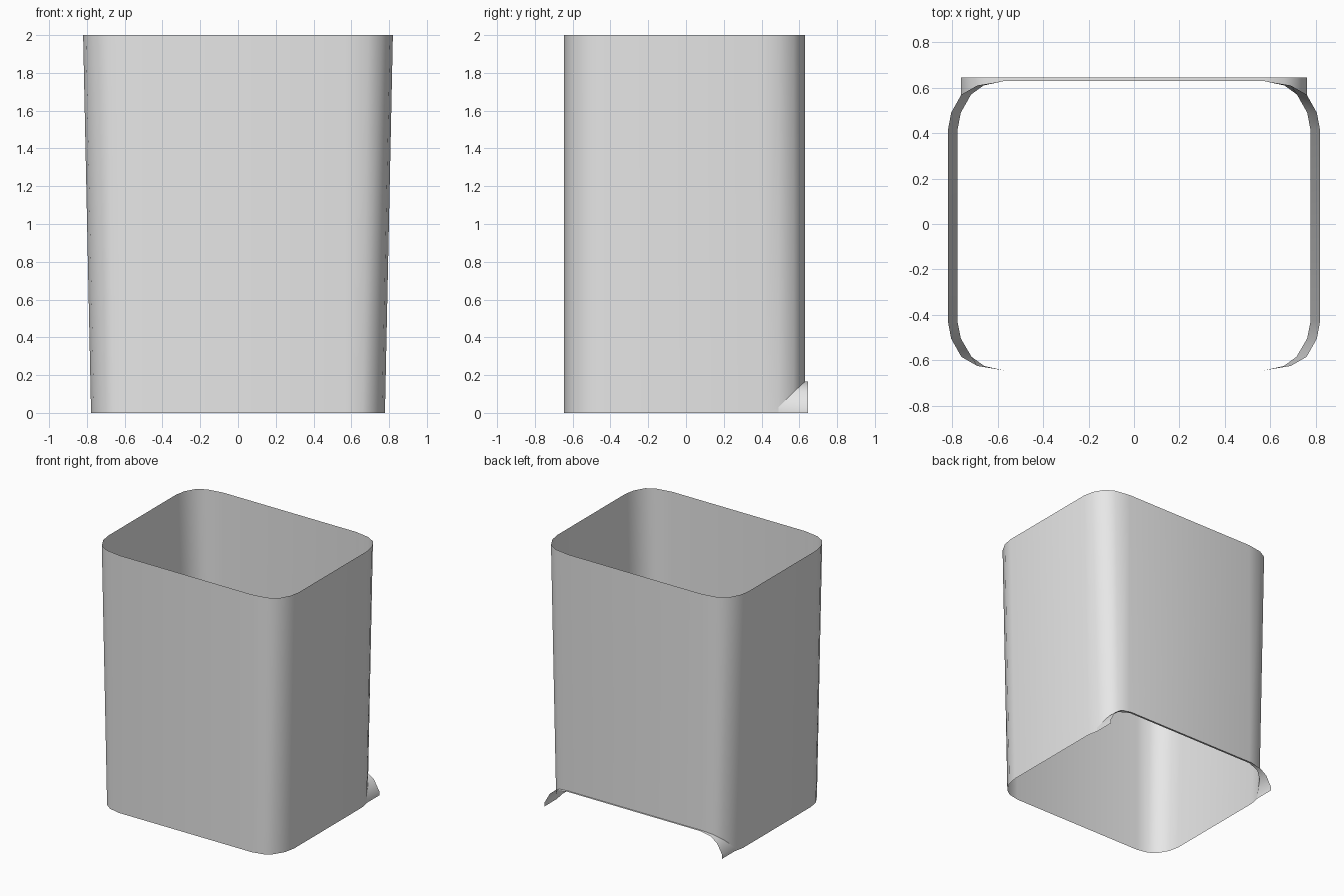
import bpy
import bmesh
from math import radians

if "Cube" in bpy.data.objects:
    bpy.data.objects.remove(bpy.data.objects["Cube"], do_unlink=True)

HEIGHT = 2.0
LIP_Y = 0.645

# One rounded corner: x at the top, x at the bottom, y, height of the back arch
CORNER = [
    (0.82, 0.778, 0.41, 0.0),
    (0.805, 0.762, 0.49, 0.03),
    (0.76, 0.715, 0.57, 0.11),
    (0.69, 0.66, 0.61, 0.148),
    (0.57, 0.57, 0.63, 0.165),
]

grey = bpy.data.materials.new("light_grey")
grey.use_nodes = True
grey.diffuse_color = (0.8, 0.8, 0.8, 1)
grey.node_tree.nodes["Principled BSDF"].inputs["Base Color"].default_value = (0.8, 0.8, 0.8, 1)


def finish(name, bm):
    bmesh.ops.recalc_face_normals(bm, faces=bm.faces)
    mesh = bpy.data.meshes.new(name)
    bm.to_mesh(mesh)
    bm.free()
    mesh.materials.append(grey)
    obj = bpy.data.objects.new(name, mesh)
    bpy.context.collection.objects.link(obj)
    bpy.ops.object.select_all(action="DESELECT")
    obj.select_set(True)
    bpy.context.view_layer.objects.active = obj
    bpy.ops.object.shade_smooth_by_angle(angle=radians(40))


def wall_x(top, bottom, z):
    return bottom + (top - bottom) * z / HEIGHT


# Thin tapered sleeve, open at both ends, with an arch cut at the back
bm = bmesh.new()
back = [(t, wall_x(t, b, z), y, z) for t, b, y, z in CORNER]
front = [(t, b, -y - 0.015, 0.0) for t, b, y, z in CORNER]
half = front[::-1] + back
ring = half + [(-t, -b, y, z) for t, b, y, z in half[::-1]]
upper = [bm.verts.new((t, y, HEIGHT)) for t, b, y, z in ring]
lower = [bm.verts.new((b, y, z)) for t, b, y, z in ring]
for i in range(len(ring)):
    j = (i + 1) % len(ring)
    bm.faces.new((lower[i], lower[j], upper[j], upper[i]))

# Small corner pieces reaching the floor where the arch begins
first = len(front)
for start, end in ((first, first + 1), (len(ring) - first - 1, len(ring) - first - 2)):
    x, y, z = lower[end].co
    foot = bm.verts.new((x, y, 0))
    bm.faces.new((lower[start], foot, lower[end]))
finish("sleeve_wall", bm)

# Arched lip running straight back from the cut edge
bm = bmesh.new()
arch = [(CORNER[1][1], CORNER[1][2], 0.0)] + [(x, y, z) for t, x, y, z in back[1:]]
arch += [(-x, y, z) for x, y, z in arch[::-1]]
inner = [bm.verts.new(p) for p in arch]
outer = [bm.verts.new((x, LIP_Y, z)) for x, y, z in arch]
for i in range(len(arch) - 1):
    bm.faces.new((inner[i], inner[i + 1], outer[i + 1], outer[i]))
finish("back_arch_lip", bm)
